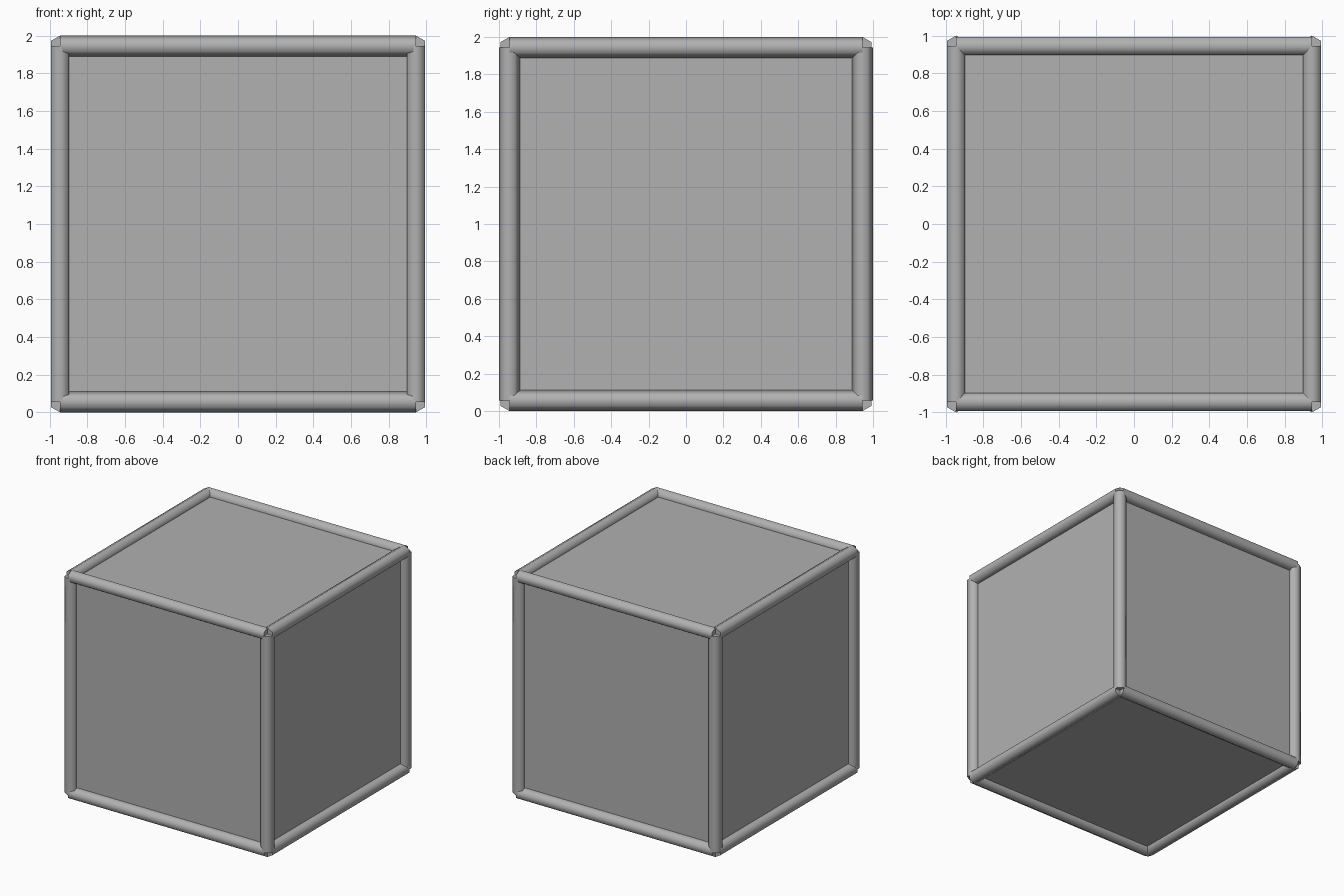
import bpy
from math import pi, radians

if "Cube" in bpy.data.objects:
    bpy.data.objects.remove(bpy.data.objects["Cube"])

R = 0.056          # radius of the six-sided edge bars
H = 1 - R          # half-size of the core, bars centred on its edges

grey = bpy.data.materials.new("dark_grey")
grey.diffuse_color = (0.44, 0.44, 0.44, 1)
grey.use_nodes = True
grey.node_tree.nodes["Principled BSDF"].inputs["Base Color"].default_value = grey.diffuse_color

# Core block giving the six recessed panels
bpy.ops.mesh.primitive_cube_add(size=2 * H, location=(0, 0, 1))
bpy.context.object.name = "core_block"
bpy.context.object.data.materials.append(grey)

# Hexagonal bars: vertex pointing up for horizontals, along y for uprights
rotations = {"x": (pi / 2, 0, pi / 2), "y": (pi / 2, 0, 0), "z": (0, 0, 0)}


def bar(axis, a, b):
    offset = {"x": (0, a, b), "y": (a, 0, b), "z": (a, b, 0)}[axis]
    bpy.ops.mesh.primitive_cylinder_add(
        vertices=6, radius=R, depth=2 * H,
        location=(offset[0], offset[1], offset[2] + 1),
        rotation=rotations[axis])
    bpy.context.object.name = "edge_bar_" + axis
    bpy.context.object.data.materials.append(grey)
    bpy.ops.object.shade_smooth_by_angle(angle=radians(65))


# Twelve edges, four along each axis
for axis in "xyz":
    for a in (-H, H):
        for b in (-H, H):
            bar(axis, a, b)
